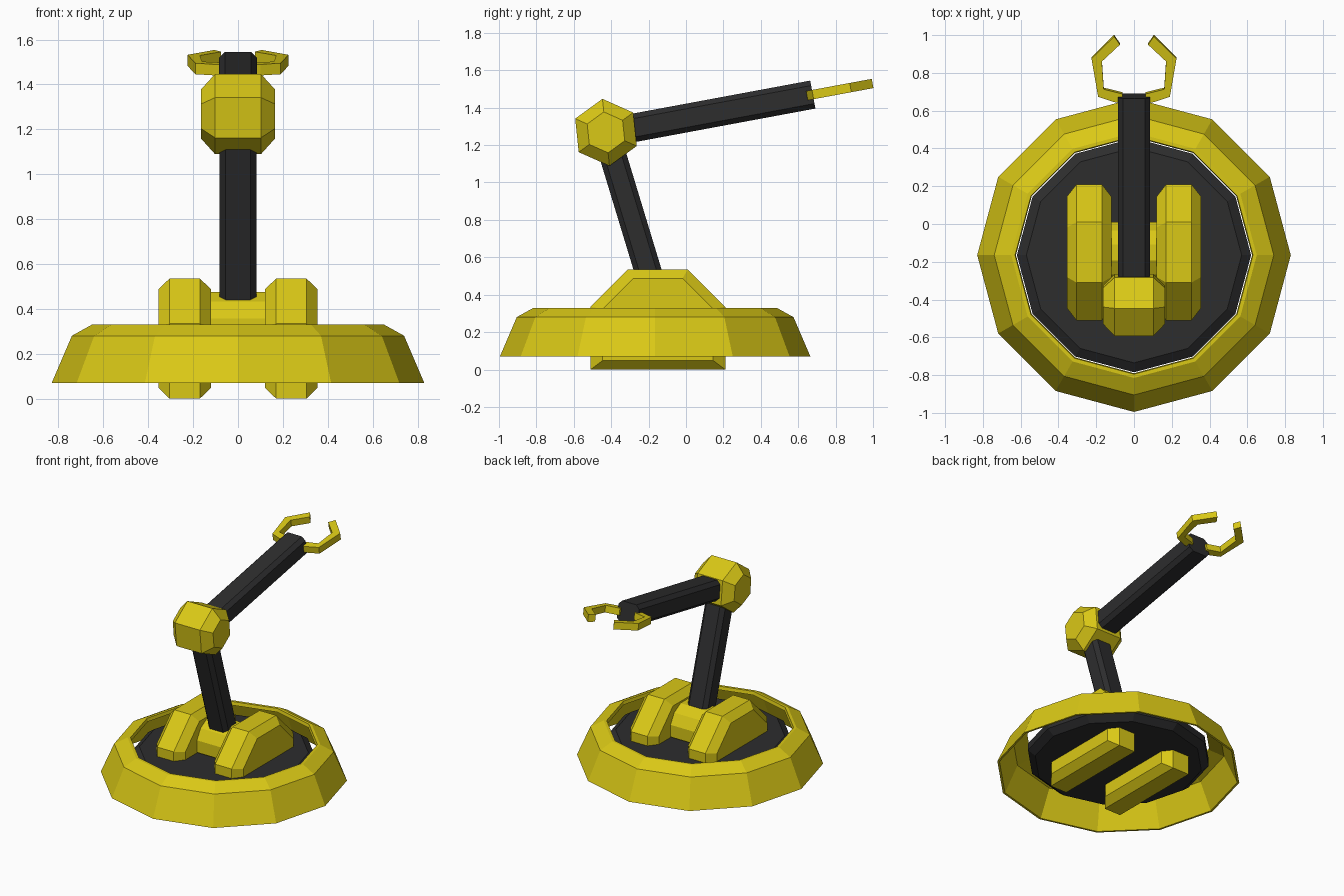
import bpy, bmesh, math
from mathutils import Matrix, Vector

cube = bpy.data.objects.get("Cube")
if cube:
    bpy.data.objects.remove(cube, do_unlink=True)


def material(name, rgb):
    m = bpy.data.materials.new(name)
    m.diffuse_color = (*rgb, 1)
    m.use_nodes = True
    m.node_tree.nodes["Principled BSDF"].inputs["Base Color"].default_value = (*rgb, 1)
    return m


YELLOW = material("yellow_paint", (0.70, 0.58, 0.008))
DARK = material("dark_metal", (0.026, 0.026, 0.027))


def loft(name, rings, mat, closed=False, matrix=None):
    """Skin matching loops of points; cap the ends, or join last to first."""
    bm = bmesh.new()
    loops = [[bm.verts.new(p) for p in ring] for ring in rings]
    pairs = list(zip(loops, loops[1:]))
    if closed:
        pairs.append((loops[-1], loops[0]))
    else:
        bm.faces.new(loops[0])
        bm.faces.new(loops[-1])
    for a, b in pairs:
        n = len(a)
        for i in range(n):
            j = (i + 1) % n
            bm.faces.new((a[i], a[j], b[j], b[i]))
    bmesh.ops.recalc_face_normals(bm, faces=bm.faces)
    if matrix:
        bm.transform(matrix)
    mesh = bpy.data.meshes.new(name)
    bm.to_mesh(mesh)
    bm.free()
    mesh.materials.append(mat)
    obj = bpy.data.objects.new(name, mesh)
    bpy.context.collection.objects.link(obj)
    return obj


def round_rings(profile, sides, cy):
    """Loops around a vertical axis from (radius, height) pairs."""
    return [[(r * math.cos(2 * math.pi * i / sides),
              cy + r * math.sin(2 * math.pi * i / sides), z)
             for i in range(sides)] for r, z in profile]


def side_rings(outline, sections, cy, cz):
    """Loops of a (y, z) outline, relative to its centre, at (x, scale) sections."""
    return [[(x, cy + s * y, cz + s * z) for y, z in outline] for x, s in sections]


# Sloped skirt, a thin twelve-sided shell
skirt = [(0.83, 0.07), (0.74, 0.28), (0.65, 0.33), (0.63, 0.33),
         (0.625, 0.305), (0.725, 0.265), (0.815, 0.07)]
loft("base_skirt", round_rings(skirt, 12, -0.165), YELLOW, closed=True)

# Bevelled deck inside the skirt
deck = [(0.57, 0.14), (0.62, 0.18), (0.62, 0.23), (0.57, 0.265)]
loft("base_deck", round_rings(deck, 12, -0.165), DARK)

# Two track pods with chamfered sides
pod = [(-0.36, -0.2675), (-0.36, 0.0675), (-0.16, 0.2675),
       (0.16, 0.2675), (0.36, 0.0675), (0.36, -0.2675)]
for side, sx in (("left", 1), ("right", -1)):
    sections = [(sx * x, s) for x, s in
                ((0.12, 0.82), (0.17, 1), (0.305, 1), (0.355, 0.82))]
    loft(side + "_track_pod", side_rings(pod, sections, -0.15, 0.2675), YELLOW)

# Twelve-sided cross axle between the pods
axle = [(0.165 * math.cos(math.radians(15 + 30 * i)),
         0.165 * math.sin(math.radians(15 + 30 * i))) for i in range(12)]
loft("cross_axle", side_rings(axle, [(-0.14, 1), (0.14, 1)], -0.15, 0.315), YELLOW)


def arm(name, start, end, half_w, half_h, c):
    """Chamfered square bar between two (y, z) points."""
    a, b = Vector((0, *start)), Vector((0, *end))
    d = (b - a).normalized()
    up = Vector((1, 0, 0)).cross(d)
    corner = [(half_w, half_h - c), (half_w - c, half_h),
              (c - half_w, half_h), (-half_w, half_h - c),
              (-half_w, c - half_h), (c - half_w, -half_h),
              (half_w - c, -half_h), (half_w, c - half_h)]
    loft(name, [[p + Vector((u, 0, 0)) + up * v for u, v in corner]
                for p in (a, b)], DARK)


arm("lower_arm", (-0.165, 0.40), (-0.42, 1.24), 0.082, 0.072, 0.027)
arm("upper_arm", (-0.42, 1.266), (0.678, 1.47), 0.085, 0.076, 0.027)

# Hexagonal elbow with tapered ends
hexagon = [(0.18 * math.cos(math.radians(36 + 60 * i)),
            0.18 * math.sin(math.radians(36 + 60 * i))) for i in range(6)]
loft("elbow_joint", side_rings(hexagon, [(-0.165, 0.61), (-0.102, 1),
                                         (0.102, 1), (0.165, 0.61)],
                               -0.428, 1.268), YELLOW)

# Pair of hooked gripper fingers in the plane of the upper arm
finger = [(0.06, -0.035), (0.10, -0.03), (0.19, 0.0), (0.225, 0.205),
          (0.105, 0.325), (0.075, 0.28), (0.17, 0.19), (0.16, 0.04), (0.06, 0.015)]
tilt = Matrix.Translation((0, 0.678, 1.47)) @ Matrix.Rotation(math.radians(10.5), 4, "X")
for side, sx in (("left", 1), ("right", -1)):
    loft(side + "_gripper_finger",
         [[(sx * x, y, z) for x, y in finger] for z in (-0.025, 0.025)],
         YELLOW, matrix=tilt)
